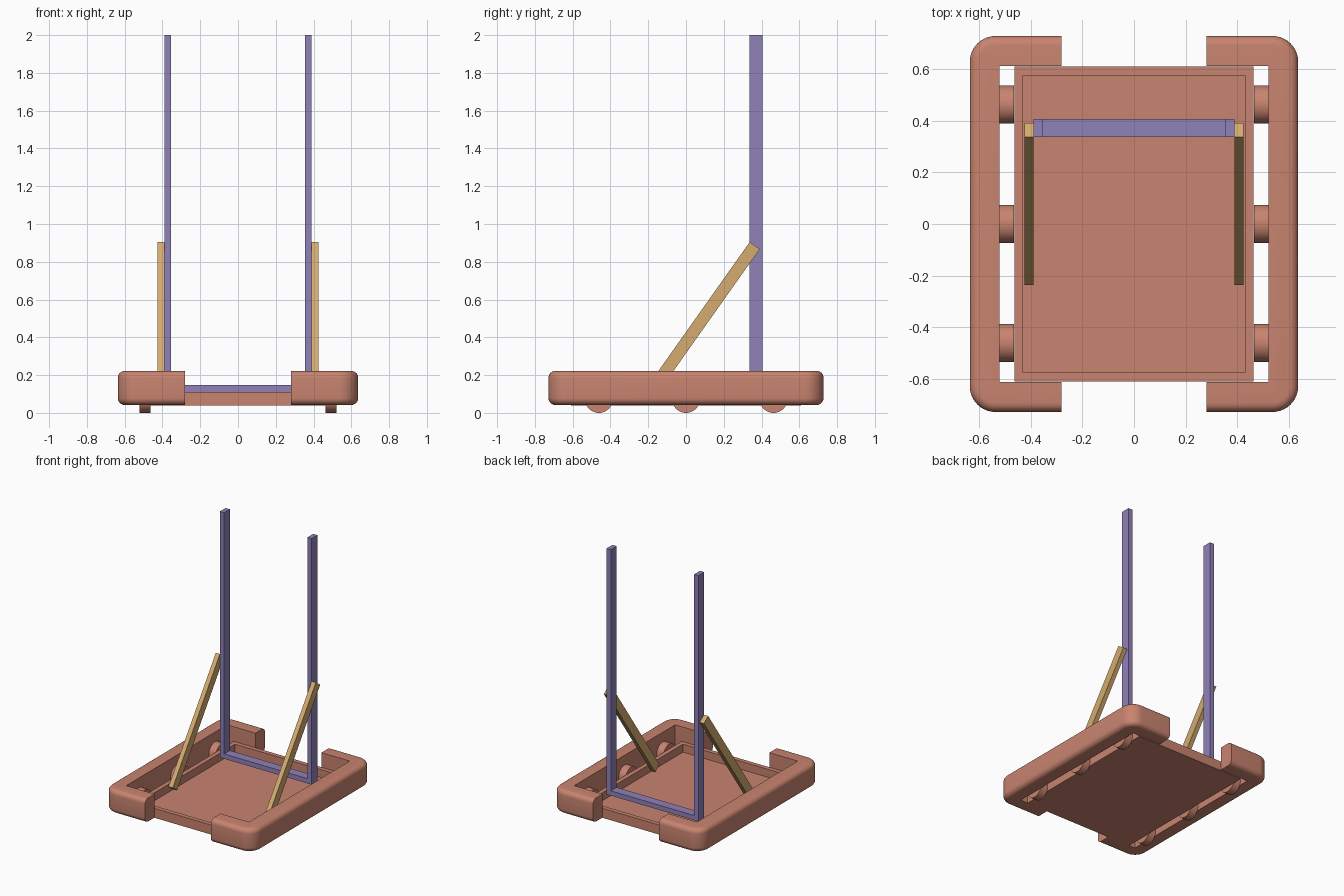
import bpy, bmesh, math
from mathutils import Matrix, Vector

if "Cube" in bpy.data.objects:
    bpy.data.objects.remove(bpy.data.objects["Cube"])


def material(name, color):
    m = bpy.data.materials.new(name)
    m.diffuse_color = color
    m.use_nodes = True
    m.node_tree.nodes["Principled BSDF"].inputs["Base Color"].default_value = m.diffuse_color
    return m


RED = material("terracotta", (0.58, 0.23, 0.16, 1))
PURPLE = material("violet", (0.28, 0.22, 0.48, 1))
TAN = material("tan", (0.66, 0.41, 0.16, 1))


def finish(name, bm, mat):
    me = bpy.data.meshes.new(name)
    bm.to_mesh(me)
    bm.free()
    ob = bpy.data.objects.new(name, me)
    bpy.context.collection.objects.link(ob)
    me.materials.append(mat)
    return ob


def box_bm(lo, hi):
    lo, hi = Vector(lo), Vector(hi)
    bm = bmesh.new()
    bmesh.ops.create_cube(bm, size=1, matrix=Matrix.Translation((lo + hi) / 2) @ Matrix.Diagonal((*(hi - lo), 1)))
    return bm


def box(name, lo, hi, mat):
    return finish(name, box_bm(lo, hi), mat)


def select_only(ob):
    bpy.ops.object.select_all(action='DESELECT')
    ob.select_set(True)
    bpy.context.view_layer.objects.active = ob


def cut(ob, lo, hi):
    tool = box("cutter", lo, hi, RED)
    tool.hide_render = True
    mod = ob.modifiers.new("cut", 'BOOLEAN')
    mod.operation, mod.solver, mod.object = 'DIFFERENCE', 'EXACT', tool
    select_only(ob)
    bpy.ops.object.modifier_apply(modifier=mod.name)
    bpy.data.objects.remove(tool, do_unlink=True)


# Bumpers: one rounded block, hollowed, then split by the front and back gap
Z0, Z1 = 0.042, 0.222
bm = box_bm((-0.636, -0.728, Z0), (0.636, 0.728, Z1))
upright = [e for e in bm.edges if abs(e.verts[0].co.z - e.verts[1].co.z) > 0.1]
bmesh.ops.bevel(bm, geom=upright, offset=0.1, segments=10, profile=0.5, affect='EDGES')
rims = [e for e in bm.edges if abs(e.verts[0].co.z - e.verts[1].co.z) < 1e-4]
bmesh.ops.bevel(bm, geom=rims, offset=0.036, segments=6, profile=0.5, affect='EDGES')
bumper = finish("bumpers", bm, RED)
cut(bumper, (-0.521, -0.612, -1), (0.521, 0.612, 1))
cut(bumper, (-0.28, -2, -1), (0.28, 2, 1))
select_only(bumper)
bpy.ops.object.shade_smooth_by_angle(angle=math.radians(35))

# Chassis tray: rails around a low floor
tray = box("chassis_tray", (-0.463, -0.61, 0.038), (0.463, 0.61, 0.111), RED)
cut(tray, (-0.429, -0.576, 0.05), (0.429, 0.576, 1))

# Brace centre line in the y-z plane
low, high = Vector((0, -0.209, 0.077)), Vector((0, 0.364, 0.886))
mid, run = (low + high) / 2, high - low
tilt = -math.atan2(run.y, run.z)

for side, s in (("left", -1), ("right", 1)):
    # Wheels
    for place, y in (("front", -0.461), ("middle", 0), ("back", 0.463)):
        bm = bmesh.new()
        bmesh.ops.create_cone(bm, cap_ends=True, segments=48, radius1=0.074, radius2=0.074, depth=0.057,
                              matrix=Matrix.Translation((s * 0.4925, y, 0.074)) @ Matrix.Rotation(math.pi / 2, 4, 'Y'))
        select_only(finish(f"{side}_{place}_wheel", bm, RED))
        bpy.ops.object.shade_smooth_by_angle(angle=math.radians(35))

    # Upright post
    xs = sorted((s * 0.354, s * 0.39))
    box(f"{side}_post", (xs[0], 0.336, 0.111), (xs[1], 0.406, 2), PURPLE)

    # Diagonal brace, square cut at both ends
    h = run.length / 2
    bm = box_bm((-0.0175, -0.0325, -h), (0.0175, 0.0325, h))
    bm.transform(Matrix.Translation((s * 0.4075, mid.y, mid.z)) @ Matrix.Rotation(tilt, 4, 'X'))
    finish(f"{side}_brace", bm, TAN)

# Cross bar between the posts
box("cross_bar", (-0.354, 0.336, 0.111), (0.354, 0.406, 0.148), PURPLE)
